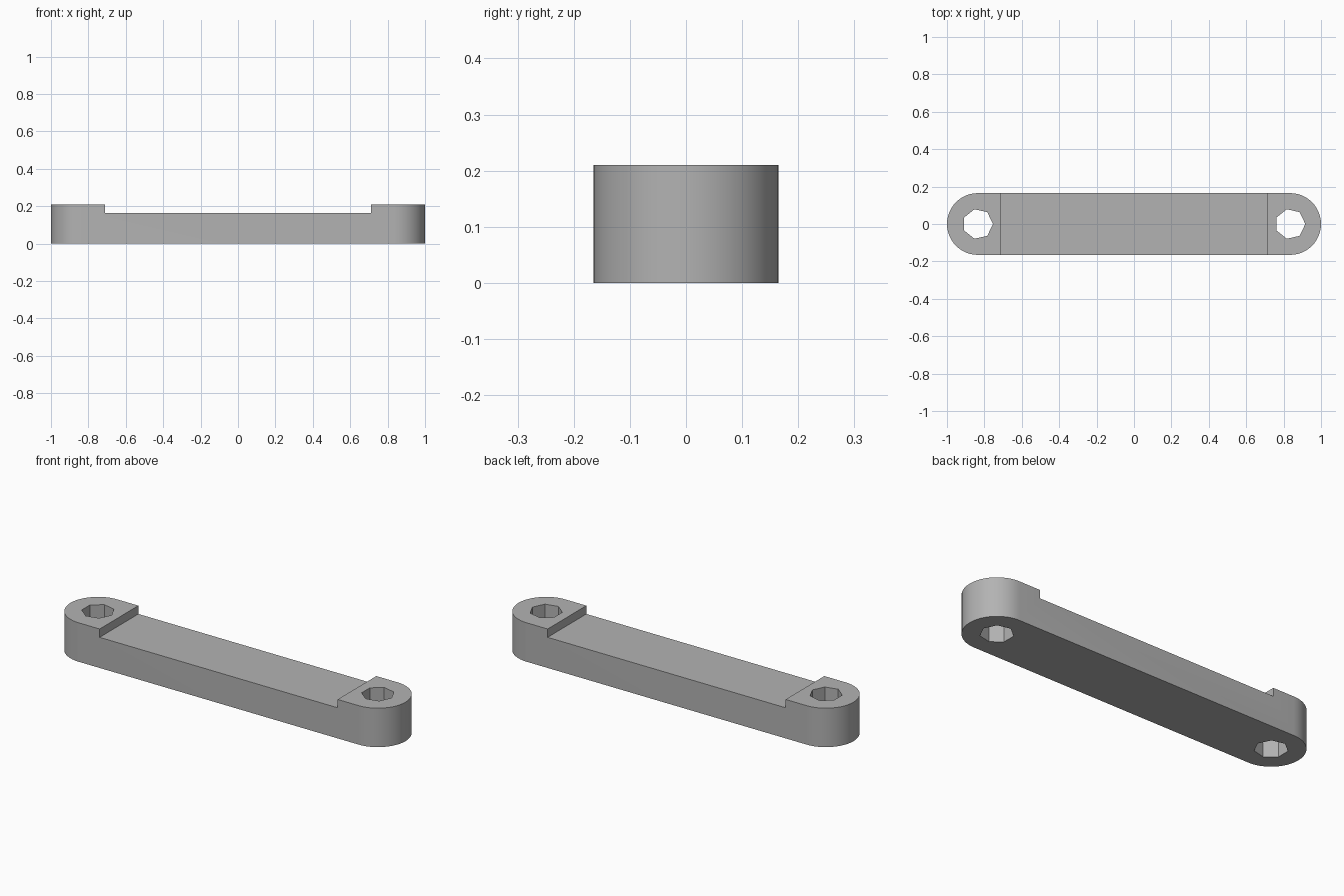
import bpy
import bmesh
from math import pi, cos, sin
from mathutils import Vector

cube = bpy.data.objects.get("Cube")
if cube:
    bpy.data.objects.remove(cube, do_unlink=True)

RADIUS = 0.165        # rounded end radius, half the width
CENTRE = 1 - RADIUS   # distance of each hole from the middle
HEIGHT = 0.21
STEP_X, STEP_Z = 0.71, 0.165
HOLE_RADIUS = 0.081
ARC_STEPS = 24

grey = bpy.data.materials.new("plain grey")
grey.use_nodes = True
colour = (0.45, 0.45, 0.45, 1)
grey.diffuse_color = colour
grey.node_tree.nodes["Principled BSDF"].inputs["Base Color"].default_value = colour


def prism(name, outline, z0, z1):
    """Extrude a closed flat outline upward from z0 to z1."""
    bm = bmesh.new()
    face = bm.faces.new([bm.verts.new((x, y, z0)) for x, y in outline])
    result = bmesh.ops.extrude_face_region(bm, geom=[face])
    top = [v for v in result["geom"] if isinstance(v, bmesh.types.BMVert)]
    bmesh.ops.translate(bm, verts=top, vec=Vector((0, 0, z1 - z0)))
    bmesh.ops.recalc_face_normals(bm, faces=bm.faces)
    mesh = bpy.data.meshes.new(name)
    bm.to_mesh(mesh)
    bm.free()
    mesh.materials.append(grey)
    obj = bpy.data.objects.new(name, mesh)
    bpy.context.collection.objects.link(obj)
    return obj


def arc(cx, radius, start, sweep, count, steps):
    angles = [start + sweep * i / steps for i in range(count)]
    return [(cx + radius * cos(a), radius * sin(a)) for a in angles]


# Bar with two rounded ends
outline = (arc(CENTRE, RADIUS, -pi / 2, pi, ARC_STEPS + 1, ARC_STEPS)
           + arc(-CENTRE, RADIUS, pi / 2, pi, ARC_STEPS + 1, ARC_STEPS))
bar = prism("link_bar", outline, 0, HEIGHT)

# Shallow recess between the raised ends, and a seven-sided hole in each end
recess = [(-STEP_X, -1), (STEP_X, -1), (STEP_X, 1), (-STEP_X, 1)]
cutters = [prism("recess_cutter", recess, STEP_Z, 1)]
for name, side in (("left", 1), ("right", -1)):
    hole = arc(side * CENTRE, HOLE_RADIUS, 0, 2 * pi, 7, 7)
    cutters.append(prism(name + "_hole_cutter", hole, -1, 1))

bpy.ops.object.select_all(action="DESELECT")
bar.select_set(True)
bpy.context.view_layer.objects.active = bar
for cutter in cutters:
    cutter.hide_render = True
    cut = bar.modifiers.new(cutter.name, "BOOLEAN")
    cut.operation = "DIFFERENCE"
    cut.solver = "EXACT"
    cut.object = cutter
    bpy.ops.object.modifier_apply(modifier=cut.name)
    bpy.data.objects.remove(cutter, do_unlink=True)

# Smooth rounded ends, crisp edges and flat hole walls
bpy.ops.object.shade_smooth_by_angle(angle=pi / 6)
